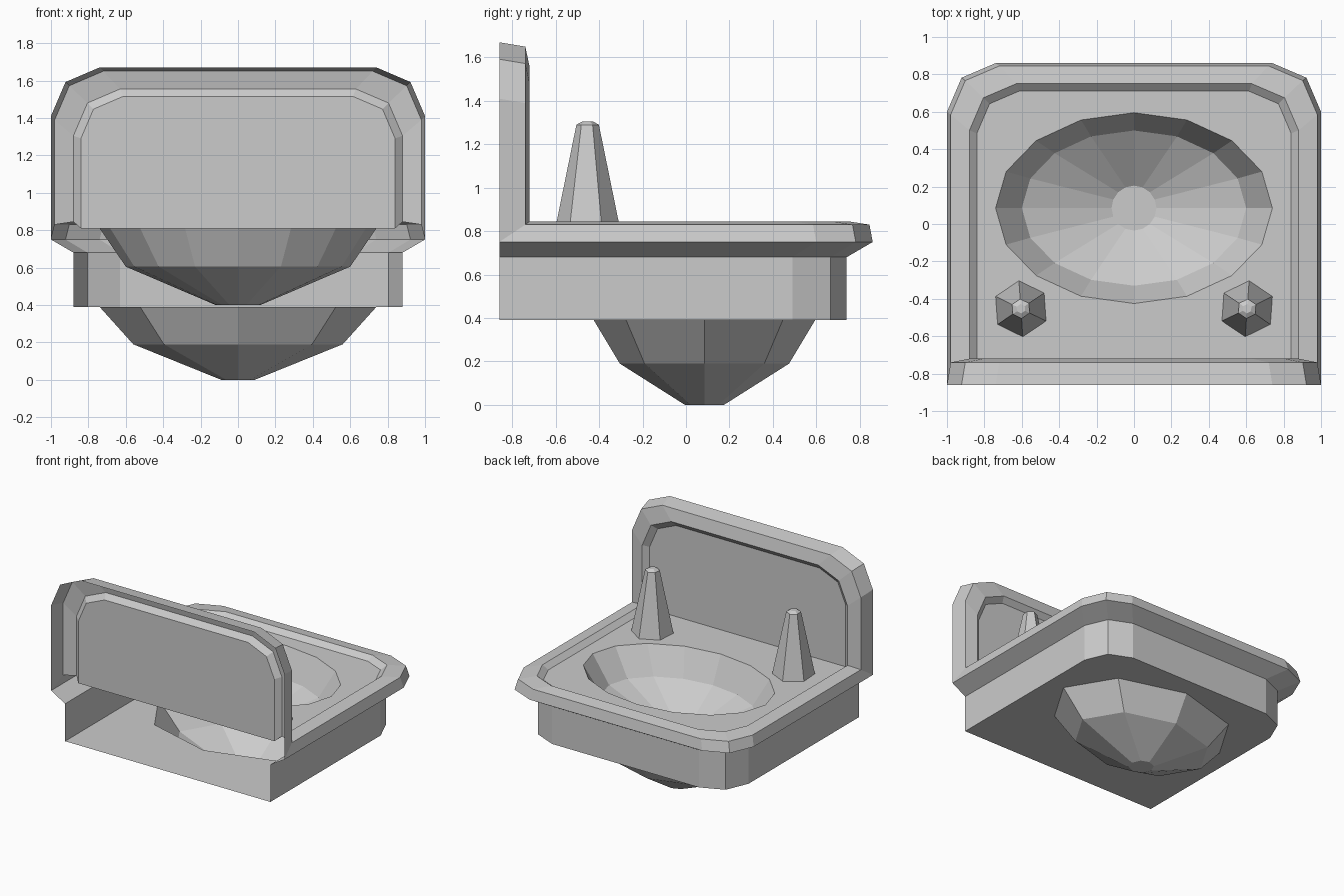
import bpy, bmesh
from math import cos, sin, tau, radians
from mathutils import Vector

if "Cube" in bpy.data.objects:
    bpy.data.objects.remove(bpy.data.objects["Cube"])


def finish(name, bm, facing):
    """Make normals consistent; the largest face must look along 'facing'."""
    bmesh.ops.remove_doubles(bm, verts=bm.verts[:], dist=1e-4)
    bmesh.ops.recalc_face_normals(bm, faces=bm.faces[:])
    big = max(bm.faces, key=lambda f: f.calc_area())
    if big.normal.dot(Vector(facing)) < 0:
        bmesh.ops.reverse_faces(bm, faces=bm.faces[:])
    me = bpy.data.meshes.new(name)
    bm.to_mesh(me)
    bm.free()
    ob = bpy.data.objects.new(name, me)
    bpy.context.scene.collection.objects.link(ob)
    return ob


def arch(w, end, c):
    """2D points of a two-step rounded end, from right to left."""
    half = [(w, end - c), (w - 0.3 * c, end - 0.3 * c), (w - c, end)]
    return half + [(-x, y) for x, y in reversed(half)]


def ellipse(n, rx, ry, z, cx=0, cy=0.085, turn=0):
    return [(cx + rx * cos(tau * i / n + turn), cy + ry * sin(tau * i / n + turn), z)
            for i in range(n)]


def bridge(bm, a, b, closed=True):
    va, vb = [[bm.verts.new(p) for p in loop] for loop in (a, b)]
    n = len(a)
    for i in range(n if closed else n - 1):
        j = (i + 1) % n
        bm.faces.new((va[i], va[j], vb[j], vb[i]))


def fill_with_hole(bm, outline, hole):
    edges = []
    for loop in (outline, hole):
        vs = [bm.verts.new(p) for p in loop]
        edges += [bm.edges.new((vs[i - 1], vs[i])) for i in range(len(vs))]
    bmesh.ops.triangle_fill(bm, use_beauty=True, use_dissolve=False, edges=edges)


def lathe(name, rings, facing, cap_last=True):
    bm = bmesh.new()
    for a, b in zip(rings, rings[1:]):
        bridge(bm, a, b)
    if cap_last:
        bm.faces.new([bm.verts.new(p) for p in rings[-1]])
    return finish(name, bm, facing)


# Rim, deck and splashback: one L-folded set of rings
# (half width, front y, top z, corner, splashback y, deck z)
SPECS = [(1.0, 0.86, 1.67, 0.26, -0.86, 0.75),
         (0.98, 0.845, 1.65, 0.26, -0.74, 0.83),
         (0.88, 0.75, 1.555, 0.25, -0.72, 0.845),
         (0.84, 0.71, 1.515, 0.225, -0.755, 0.81)]


def deck_part(s):
    w, f, t, c, yb, zd = s
    return [(w, yb, zd)] + [(x, y, zd) for x, y in arch(w, f, c)] + [(-w, yb, zd)]


def back_part(s):
    w, f, t, c, yb, zd = s
    return [(x, yb, z) for x, z in reversed(arch(w, t, c))]


rings = [deck_part(s) + back_part(s) for s in SPECS]
bowl = [ellipse(16, 0.74, 0.51, 0.81), ellipse(16, 0.60, 0.415, 0.605),
        ellipse(16, 0.12, 0.12, 0.40)]
under = [ellipse(8, 0.74, 0.51, 0.39), ellipse(8, 0.56, 0.39, 0.19),
         ellipse(8, 0.09, 0.09, 0.0)]

bm = bmesh.new()
for a, b in zip(rings, rings[1:]):
    bridge(bm, a, b)
fill_with_hole(bm, deck_part(SPECS[-1]), bowl[0])
d = deck_part(SPECS[-1])
panel = [d[-1]] + back_part(SPECS[-1]) + [d[0]]
bm.faces.new([bm.verts.new(p) for p in panel])
finish("deck_and_splashback", bm, (0, 1, 0.1))

# Apron below the rim, open at the back, with a holed floor
apron = [(0.88, -0.86)] + arch(0.88, 0.74, 0.25) + [(-0.88, -0.86)]
high = [(x, y, 0.68) for x, y in apron]
low = [(x, y, 0.39) for x, y in apron]
bm = bmesh.new()
bridge(bm, deck_part(SPECS[0]), high, closed=False)
bridge(bm, high, low, closed=False)
fill_with_hole(bm, low, under[0])
big_floor = finish("apron", bm, (0.9, 0.1, -1))
# side walls look outward
me = big_floor.data
wall = max((p for p in me.polygons if p.normal.y ** 2 > 0.98), key=lambda p: p.area)
if wall.normal.y < 0:
    me.flip_normals()

# Basin bowl and its lower housing
lathe("bowl", bowl, (0, 0, 1))
lathe("bowl_underside", under, (0, 0, -1))

# Two six-sided taps
for side, name in ((1, "tap_right"), (-1, "tap_left")):
    turn = radians(90 - 4 * side)
    tap = [ellipse(6, r, r, z, 0.605 * side, -0.453, turn)
           for r, z in ((0.15, 0.81), (0.052, 1.29), (0.025, 1.305))]
    ob = lathe(name, tap, (0, 0, 1))
    # outward sides
    p = ob.data.polygons[0]
    if p.normal.dot(p.center - Vector((0.605 * side, -0.453, p.center.z))) < 0:
        ob.data.flip_normals()
